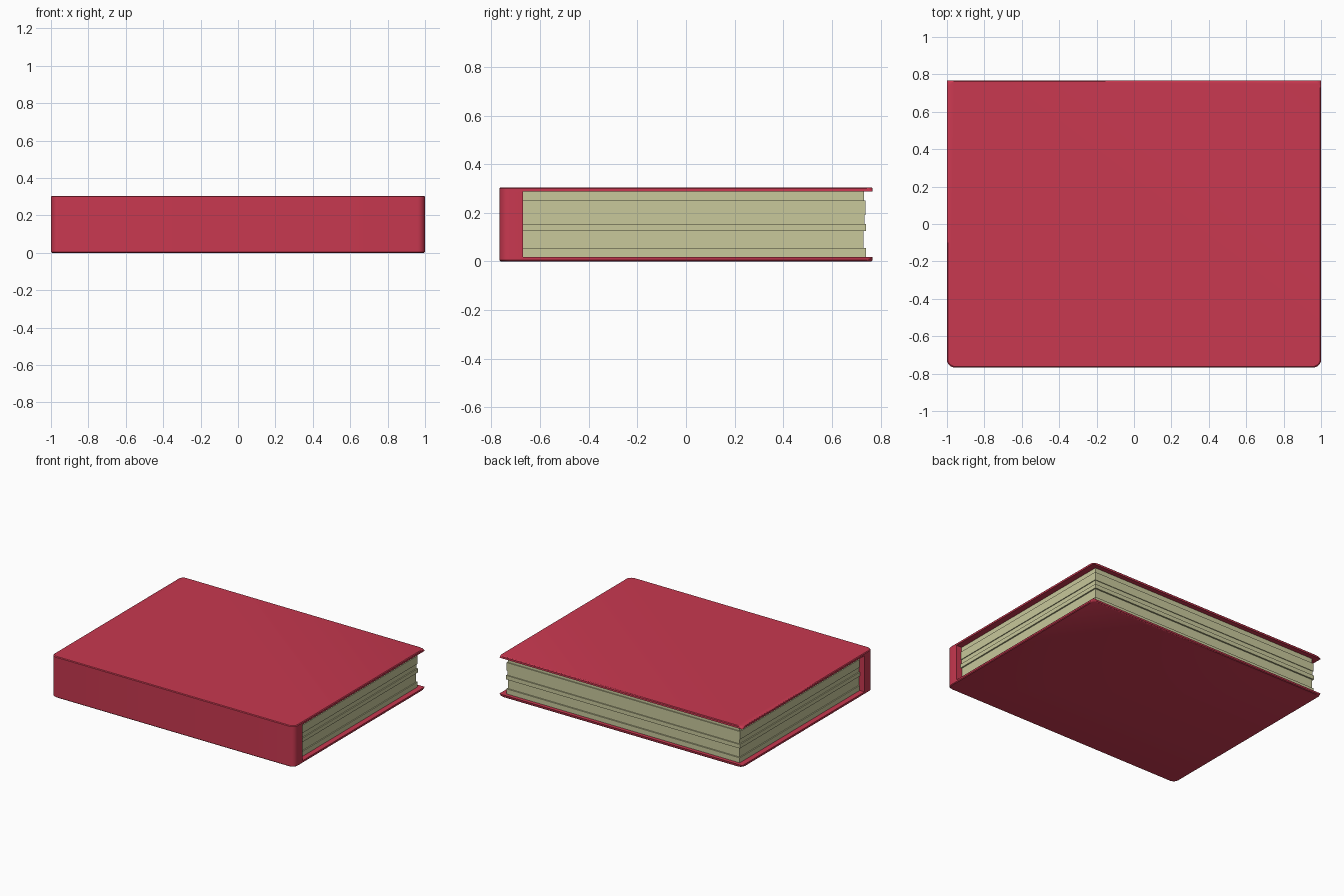
import bpy, bmesh
from math import sin, cos, pi

if "Cube" in bpy.data.objects:
    bpy.data.objects.remove(bpy.data.objects["Cube"])

X, Y, H = 1.0, 0.767, 0.305      # half width, half depth, height
LIP, INNER_Y = 0.018, -0.67      # cover thickness, inside face of spine


def material(name, color):
    m = bpy.data.materials.new(name)
    m.diffuse_color = (*color, 1)
    m.use_nodes = True
    m.node_tree.nodes["Principled BSDF"].inputs["Base Color"].default_value = m.diffuse_color
    return m


def finish(name, bm, mat=None):
    bmesh.ops.recalc_face_normals(bm, faces=bm.faces)
    me = bpy.data.meshes.new(name)
    bm.to_mesh(me)
    bm.free()
    ob = bpy.data.objects.new(name, me)
    bpy.context.collection.objects.link(ob)
    if mat:
        me.materials.append(mat)
    return ob


def box(name, x, y0, y1, z0, z1, mat=None):
    bm = bmesh.new()
    bmesh.ops.create_cube(bm, size=1)
    for v in bm.verts:
        v.co.x *= 2 * x
        v.co.y = y0 if v.co.y < 0 else y1
        v.co.z = z0 if v.co.z < 0 else z1
    return finish(name, bm, mat)


def outline(inset, front_r, back_r, n=5):
    # rounded rectangle, counter-clockwise from the back right corner
    pts = []
    for k, (sx, sy) in enumerate([(1, 1), (-1, 1), (-1, -1), (1, -1)]):
        r = back_r if sy > 0 else front_r
        for i in range(n + 1):
            a = (k + i / n) * pi / 2
            pts.append((sx * (X - inset - r) + r * cos(a),
                        sy * (Y - inset - r) + r * sin(a)))
    return pts


red = material("cover_red", (0.58, 0.04, 0.08))
cream = material("page_cream", (0.58, 0.58, 0.33))

# cover: rounded slab with softened rims, back corners square towards the inside
levels = [(0, 0.005, 0.035), (0.005, 0, 0.028), (LIP, 0, 0.004),
          (H - LIP, 0, 0.004), (H - 0.005, 0, 0.028), (H, 0.005, 0.035)]
bm = bmesh.new()
rings = [[bm.verts.new((x, y, z)) for x, y in outline(inset, 0.04, back_r)]
         for z, inset, back_r in levels]
for a, b in zip(rings, rings[1:]):
    for i in range(len(a)):
        j = (i + 1) % len(a)
        bm.faces.new((a[i], a[j], b[j], b[i]))
bm.faces.new(rings[0])
bm.faces.new(rings[-1])
cover = finish("cover", bm, red)

# hollow the slab so only the two boards and the spine remain
cutter = box("page_space_cutter", 1.5, INNER_Y, 1.5, LIP, H - LIP)
cutter.hide_render = True
mod = cover.modifiers.new("hollow", 'BOOLEAN')
mod.operation, mod.object, mod.solver = 'DIFFERENCE', cutter, 'EXACT'
bpy.context.view_layer.objects.active = cover
cover.select_set(True)
bpy.ops.object.modifier_apply(modifier="hollow")
bpy.data.objects.remove(cutter)
bpy.ops.object.shade_smooth_by_angle(angle=0.5)

# page bundles: (top height, half width, back edge)
z = LIP
bundles = [(0.055, 0.960, 0.740), (0.125, 0.952, 0.730), (0.155, 0.962, 0.741),
           (0.190, 0.954, 0.733), (0.250, 0.960, 0.738), (H - LIP, 0.953, 0.731)]
for n, (top, half_x, back) in enumerate(bundles, 1):
    box(f"pages_{n}", half_x, INNER_Y, back, z, top, cream)
    z = top
